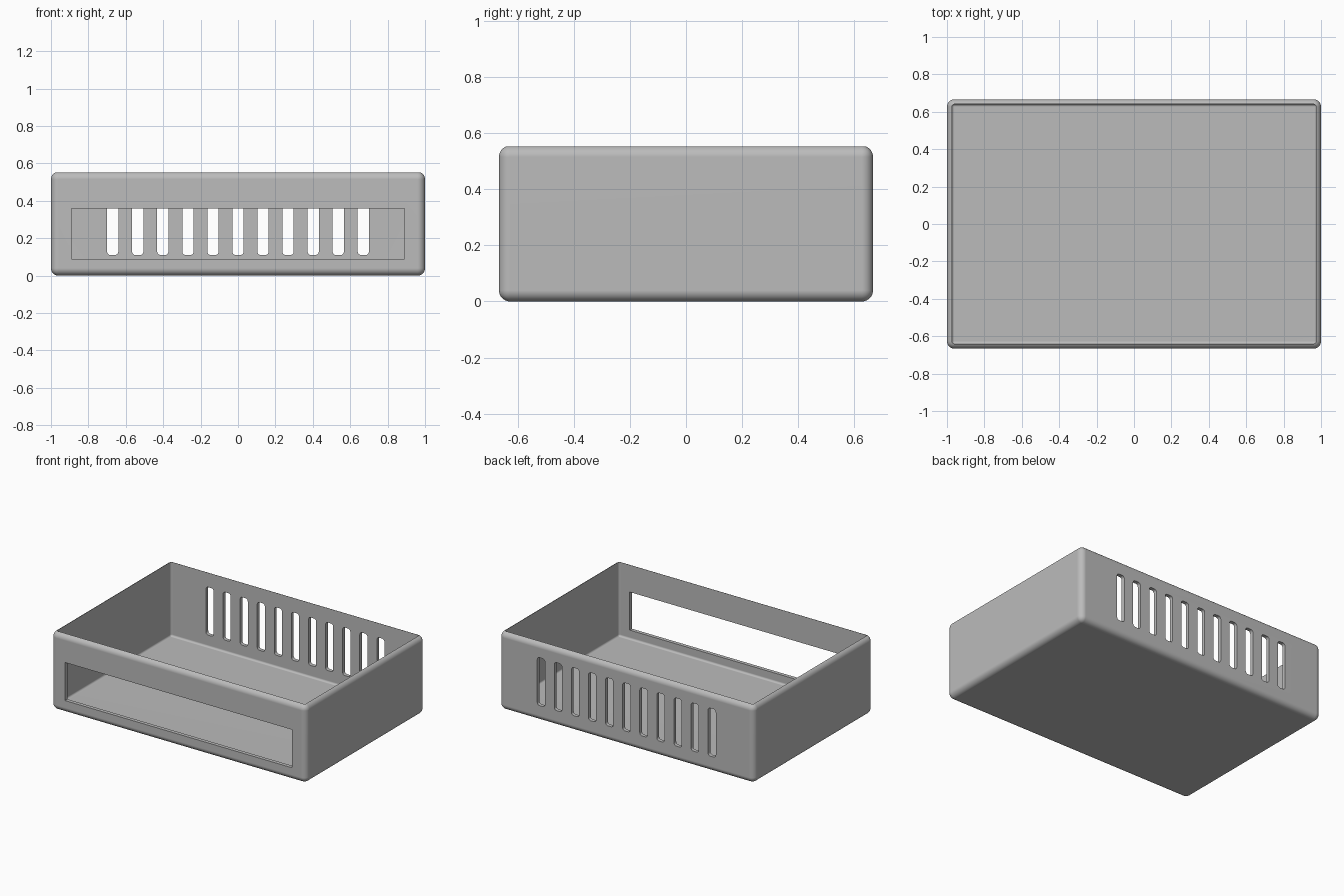
import bpy, bmesh, math
from mathutils import Matrix, Vector

cube = bpy.data.objects.get("Cube")
if cube:
    bpy.data.objects.remove(cube, do_unlink=True)

W, D, H = 2.0, 1.333, 0.555    # outer size
WALL = 0.026
RADIUS = 0.04


def add_box(bm, lo, hi, radius=0, segments=6, along=None):
    """Box between two corners; rounds all edges, or only those along one axis."""
    lo, hi = Vector(lo), Vector(hi)
    mat = Matrix.Translation((lo + hi) / 2) @ Matrix.Diagonal((*(hi - lo), 1))
    verts = bmesh.ops.create_cube(bm, size=1, matrix=mat)["verts"]
    if radius:
        edges = {e for v in verts for e in v.link_edges}
        if along is not None:
            edges = {e for e in edges
                     if abs((e.verts[0].co - e.verts[1].co).normalized()[along]) > 0.9}
        bmesh.ops.bevel(bm, geom=list(edges), offset=radius, segments=segments,
                        profile=0.5, affect='EDGES')


def make_object(name, bm):
    mesh = bpy.data.meshes.new(name)
    bm.to_mesh(mesh)
    bm.free()
    obj = bpy.data.objects.new(name, mesh)
    bpy.context.collection.objects.link(obj)
    return obj


# Rounded outer shell
bm = bmesh.new()
add_box(bm, (-W / 2, -D / 2, 0), (W / 2, D / 2, H), RADIUS, 8)
case = make_object("open_case", bm)

grey = bpy.data.materials.new("plain_grey")
grey.use_nodes = True
color = (0.5, 0.5, 0.5, 1)
grey.diffuse_color = color
grey.node_tree.nodes["Principled BSDF"].inputs["Base Color"].default_value = color
case.data.materials.append(grey)

# Cavity, open at the top, with filleted inner corners
cavity = bmesh.new()
x, y = W / 2 - WALL, D / 2 - WALL
add_box(cavity, (-x, -y, WALL), (x, y, H + 0.2), RADIUS - WALL, 5)

# Wide front window
window = bmesh.new()
add_box(window, (-0.89, -D / 2 - 0.1, 0.09), (0.89, -D / 2 + 0.1, 0.36))

# Row of rounded vent slots in the back
slots = bmesh.new()
for i in range(-5, 6):
    cx = i * 0.134
    add_box(slots, (cx - 0.03, D / 2 - 0.1, 0.11), (cx + 0.03, D / 2 + 0.1, 0.45),
            0.018, 5, along=1)

# Cut the openings one after another
bpy.context.view_layer.objects.active = case
case.select_set(True)
for name, bm in (("cavity", cavity), ("window", window), ("slots", slots)):
    cutter = make_object(name + "_cutter", bm)
    cutter.hide_render = True
    mod = case.modifiers.new(name, 'BOOLEAN')
    mod.operation = 'DIFFERENCE'
    mod.solver = 'EXACT'
    mod.object = cutter
    bpy.ops.object.modifier_apply(modifier=name)
    bpy.data.objects.remove(cutter, do_unlink=True)

# Smooth rounded edges, flat walls
bpy.ops.object.shade_smooth_by_angle(angle=math.radians(30))
normals = case.modifiers.new("flat_walls", 'WEIGHTED_NORMAL')
normals.keep_sharp = True
